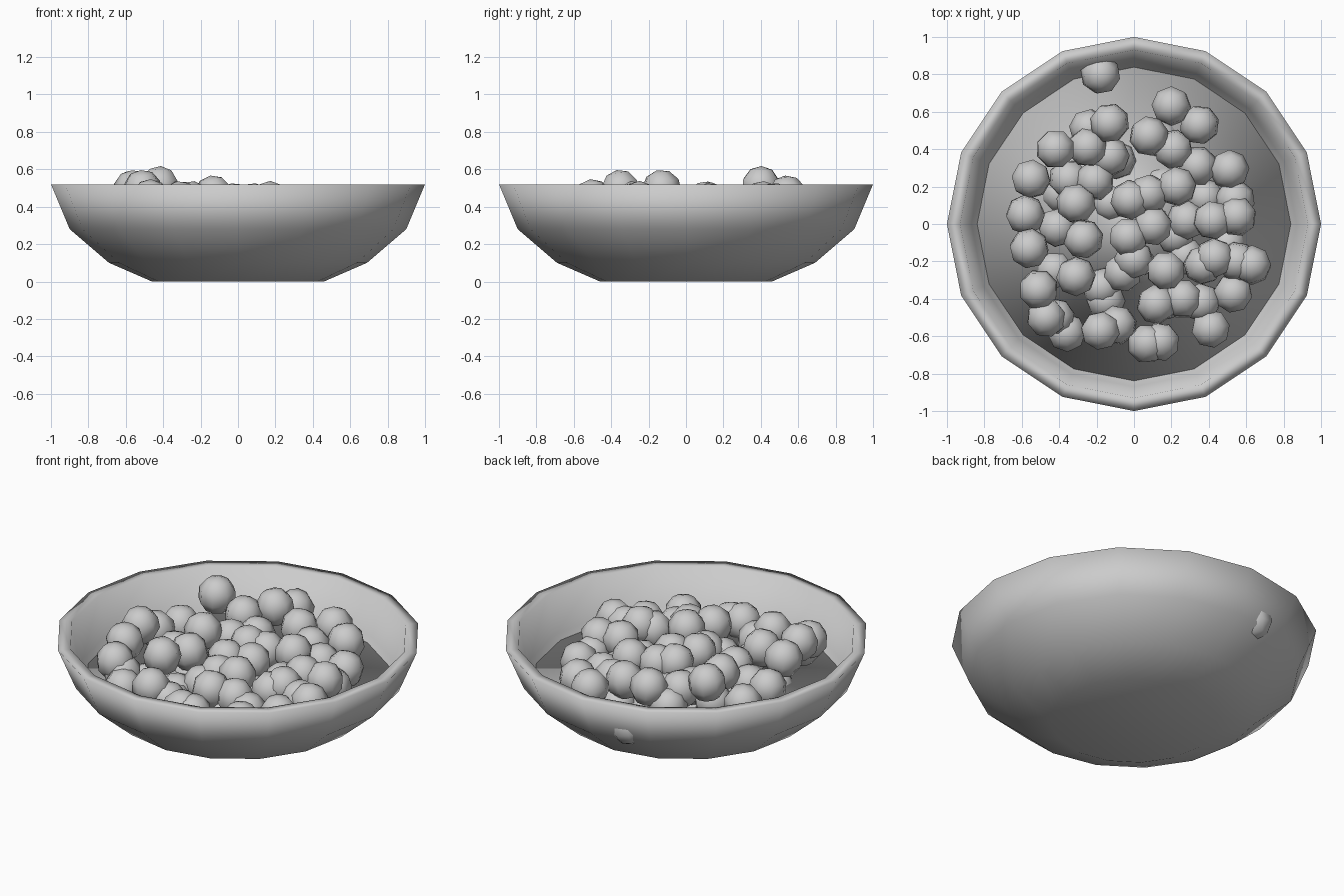
import bpy, bmesh, math, random
from mathutils import Matrix

random.seed(4)
SIDES = 16


def finish(bm, name):
    mesh = bpy.data.meshes.new(name)
    bmesh.ops.recalc_face_normals(bm, faces=bm.faces)
    bm.to_mesh(mesh)
    bm.free()
    mesh.shade_smooth()
    ob = bpy.data.objects.new(name, mesh)
    bpy.context.collection.objects.link(ob)
    return ob


def lathe(name, profile):
    # profile of (radius, z) points spun round z, starting and ending with caps
    bm = bmesh.new()
    rings = []
    for r, z in profile:
        rings.append([bm.verts.new((r * math.cos(2 * math.pi * i / SIDES),
                                    r * math.sin(2 * math.pi * i / SIDES), z))
                      for i in range(SIDES)])
    for a, b in zip(rings, rings[1:]):
        for i in range(SIDES):
            j = (i + 1) % SIDES
            bm.faces.new((a[i], a[j], b[j], b[i]))
    bm.faces.new(rings[0])
    bm.faces.new(rings[-1])
    return finish(bm, name)


# bowl shell with outer and inner walls
lathe("bowl", [(0.46, 0), (0.69, 0.10), (0.90, 0.28), (1.0, 0.52),
               (0.93, 0.52), (0.87, 0.30), (0.67, 0.14), (0.44, 0.04)])

# liquid filling the lower bowl
lathe("milk", [(0.44, 0.05), (0.67, 0.13), (0.875, 0.275)])

# floating cereal balls: visible upper ones
balls = [
    (-.18, .80, .34), (-.13, .54, .46), (-.25, .41, .43), (-.42, .40, .51),
    (-.24, .51, .36), (-.13, .36, .36), (-.55, .24, .36), (-.58, .05, .39),
    (-.56, -.13, .49), (-.51, -.35, .49), (-.47, -.50, .44), (-.42, -.50, .38),
    (-.31, -.28, .43), (-.36, -.58, .34), (-.18, -.57, .39), (-.09, -.54, .32),
    (.07, -.64, .35), (.14, -.63, .34), (.41, -.56, .34), (.53, -.37, .34),
    (.63, -.22, .38), (.55, -.20, .37), (.43, -.18, .41), (.37, -.22, .38),
    (.17, -.25, .43), (.12, -.43, .40), (.26, -.40, .38), (.36, -.42, .33),
    (0, -.19, .37), (-.03, -.07, .41), (.10, -.01, .40), (-.02, .13, .42),
    (.08, .16, .40), (.23, .20, .41), (.21, .40, .37), (.08, .47, .42),
    (.20, .63, .40), (.35, .53, .38), (.34, .31, .34), (.51, .29, .35),
    (.54, .13, .32), (.55, .04, .39), (.42, .02, .40), (-.27, -.08, .39),
    (-.41, -.02, .34), (-.31, .11, .43), (-.21, .23, .37), (-.35, .24, .32)]

# half-sunken balls beneath them
low = [(-.06, -.26, .32), (.28, .02, .32), (-.15, -.41, .25), (.22, -.06, .26)]
for i in range(14):
    a, r = i * 2.4, 0.52 * math.sqrt((i + 0.5) / 14)
    low.append((r * math.cos(a), r * math.sin(a), random.uniform(.22, .28)))

bm = bmesh.new()
for p in balls + low:
    rot = (Matrix.Rotation(random.uniform(0, 6.28), 4, 'Z')
           @ Matrix.Rotation(random.uniform(-.3, .3), 4, 'X'))
    bmesh.ops.create_uvsphere(bm, u_segments=8, v_segments=5, radius=0.108,
                              matrix=Matrix.Translation(p) @ rot)
finish(bm, "cereal_balls")
